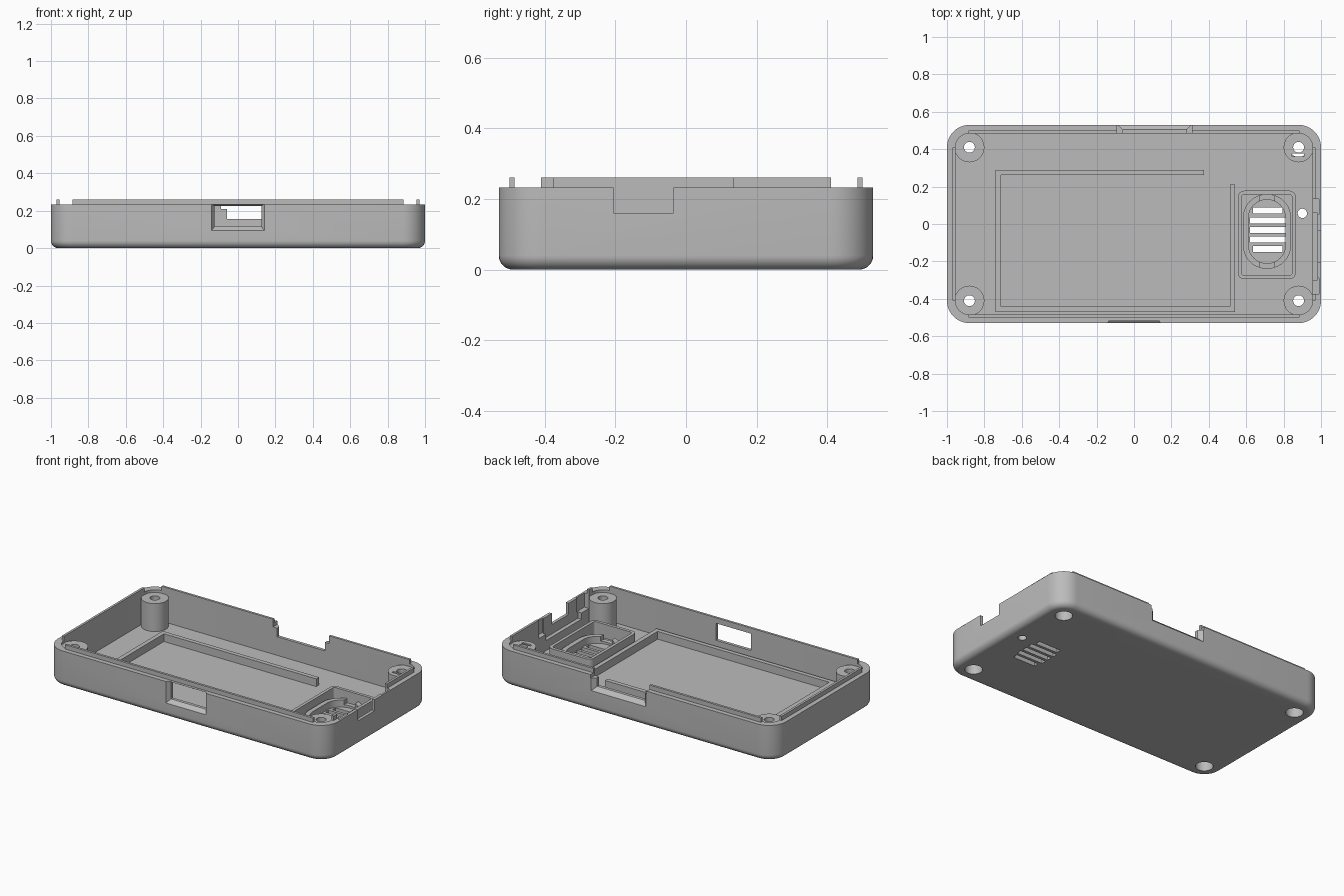
import bpy, bmesh, math

if "Cube" in bpy.data.objects:
    bpy.data.objects.remove(bpy.data.objects["Cube"], do_unlink=True)

grey = bpy.data.materials.new("matte_grey")
grey.use_nodes = True
COLOUR = (0.5, 0.5, 0.5, 1)
grey.diffuse_color = COLOUR
grey.node_tree.nodes["Principled BSDF"].inputs["Base Color"].default_value = COLOUR

RIM, LIP, FLOOR = 0.232, 0.26, 0.035
HX, HY, CORNER = 1.0, 0.53, 0.12


def loft(name, rings, closed=False):
    """Skin a list of equal-length point rings, capped or looped back."""
    bm = bmesh.new()
    loops = [[bm.verts.new(p) for p in ring] for ring in rings]
    n = len(loops[0])
    pairs = list(zip(loops, loops[1:]))
    if closed:
        pairs.append((loops[-1], loops[0]))
    else:
        bm.faces.new(loops[0])
        bm.faces.new(loops[-1])
    for a, b in pairs:
        for i in range(n):
            j = (i + 1) % n
            bm.faces.new((a[i], a[j], b[j], b[i]))
    bmesh.ops.recalc_face_normals(bm, faces=bm.faces)
    mesh = bpy.data.meshes.new(name)
    bm.to_mesh(mesh)
    bm.free()
    mesh.materials.append(grey)
    ob = bpy.data.objects.new(name, mesh)
    bpy.context.collection.objects.link(ob)
    return ob


def rounded(x0, x1, y0, y1, r, z, steps=10):
    """Rounded rectangle as a ring of points at height z."""
    pts = []
    centres = ((x1 - r, y1 - r), (x0 + r, y1 - r), (x0 + r, y0 + r), (x1 - r, y0 + r))
    for q, (cx, cy) in enumerate(centres):
        for i in range(steps + 1):
            a = (q + i / steps) * math.pi / 2
            pts.append((cx + r * math.cos(a), cy + r * math.sin(a), z))
    return pts


def disc(x, y, r, z, sides=40):
    return [(x + r * math.cos(math.tau * i / sides),
             y + r * math.sin(math.tau * i / sides), z) for i in range(sides)]


def cylinder(name, x, y, r, z0, z1):
    return loft(name, [disc(x, y, r, z0), disc(x, y, r, z1)])


def box(name, x0, x1, y0, y1, z0, z1):
    return loft(name, [[(x0, y0, z), (x1, y0, z), (x1, y1, z), (x0, y1, z)] for z in (z0, z1)])


def flared(name, *frames):
    """Cutter through a wall along y; each frame is (y, x0, x1, z0, z1)."""
    return loft(name, [[(a, y, c), (b, y, c), (b, y, d), (a, y, d)] for y, a, b, c, d in frames])


def ring_wall(name, x0, x1, y0, y1, r, thick, z0, z1):
    t = thick
    outer = [rounded(x0, x1, y0, y1, r, z) for z in (z0, z1)]
    inner = [rounded(x0 + t, x1 - t, y0 + t, y1 - t, r - t, z) for z in (z1, z0)]
    return loft(name, outer + inner, closed=True)


def cut(ob, cutters):
    bpy.context.view_layer.objects.active = ob
    for c in cutters:
        mod = ob.modifiers.new("cut", "BOOLEAN")
        mod.operation, mod.solver, mod.object = "DIFFERENCE", "EXACT", c
        bpy.ops.object.modifier_apply(modifier=mod.name)


def discard(cutters):
    for c in cutters:
        bpy.data.objects.remove(c, do_unlink=True)


parts = []

# Tray with a rounded bottom edge
FILLET = 0.04
rings = []
for i in range(9):
    a = i / 8 * math.pi / 2
    d = FILLET * (1 - math.sin(a))
    rings.append(rounded(-HX + d, HX - d, -HY + d, HY - d, CORNER - d, FILLET * (1 - math.cos(a))))
rings.append(rounded(-HX, HX, -HY, HY, CORNER, RIM))
shell = loft("case_shell", rings)
parts.append(shell)
IX, IY = HX - 0.045, HY - 0.045
cutters = [loft("cavity", [rounded(-IX, IX, -IY, IY, 0.075, z) for z in (FLOOR, 0.4)])]

# Front window, flared outward and breaking the rim
cutters.append(flared("front_window", (-0.54, -0.15, 0.15, 0.085, 0.245),
                      (-0.505, -0.125, 0.125, 0.115, 0.224),
                      (-0.45, -0.125, 0.125, 0.115, 0.224)))
# Back notch, flared outward, with a wider shallow step on top
cutters.append(flared("back_notch", (0.54, -0.095, 0.315, 0.12, 0.4),
                      (0.505, -0.06, 0.28, 0.155, 0.4), (0.45, -0.06, 0.28, 0.155, 0.4)))
cutters.append(box("back_step", -0.09, 0.31, 0.45, 0.56, 0.21, 0.4))
# Port notch and inner recesses in the right-hand wall
cutters += [box("port_notch", 0.9, 1.1, -0.205, -0.035, 0.16, 0.4),
            box("port_recess", 0.9, 0.98, -0.3, 0.06, 0.1, 0.4)]
cutters += [box("clip_recess", 0.9, 0.988, y, y + 0.085, 0.14, 0.4) for y in (-0.375, 0.05)]
# Grille slots and indicator hole in the floor
for i in range(5):
    y = 0.071 - 0.051 * i
    half = 0.08 if i in (0, 4) else 0.095
    cutters.append(box("grille_slot", 0.715 - half, 0.715 + half, y - 0.016, y + 0.016, -0.1, 0.1))
cutters.append(cylinder("indicator_hole", 0.9, 0.057, 0.025, -0.1, 0.1))
cut(shell, cutters)
discard(cutters)

# Screw bosses with through holes and counterbores from below
for sx, side in ((-1, "right"), (1, "left")):
    for sy, end in ((-1, "front"), (1, "back")):
        x, y = sx * 0.88, sy * 0.41
        boss = cylinder(f"{end}_{side}_screw_boss", x, y, 0.08, 0.02, 0.215)
        drills = [cylinder("counterbore", x, y, 0.052, -0.1, 0.15),
                  cylinder("screw_hole", x, y, 0.029, 0.1, 0.4)]
        cut(shell, drills[:1])
        if sx > 0 and sy > 0:
            drills.append(box("boss_slot", 0.845, 0.91, 0.362, 0.377, 0.12, 0.4))
        cut(boss, drills)
        discard(drills)
        parts.append(boss)

# Locating lips along the straight runs of the rim
T = 0.015
parts += [
    box("front_lip", -0.885, 0.885, -IY - T, -IY, RIM, LIP),
    box("back_lip_long", -0.885, -0.09, IY, IY + T, RIM, LIP),
    box("back_lip_short", 0.31, 0.885, IY, IY + T, RIM, LIP),
    box("right_lip", -IX - T, -IX, -0.41, 0.41, RIM, LIP),
    box("left_lip_front", IX, IX + T, -0.41, -0.375, RIM, LIP),
    box("left_lip_back", IX, IX + T, 0.135, 0.41, RIM, LIP),
]

# Low rails framing the board on the floor
B, R, TOP = 0.02, 0.028, 0.085
parts += [
    box("rail_right", -0.74, -0.74 + R, -0.47, 0.29, B, TOP),
    box("rail_back", -0.74 + R, 0.375, 0.29 - R, 0.29, B, TOP),
    box("rail_front", -0.74 + R, 0.54, -0.47, -0.47 + R, B, TOP),
    box("rail_left", 0.54 - R, 0.54, -0.47 + R, 0.21, B, TOP),
]

# Speaker housing: rounded box wall around a lower oval seat
parts.append(ring_wall("speaker_box", 0.555, 0.865, -0.295, 0.178, 0.035, 0.02, B, 0.125))
seat = ring_wall("speaker_seat", 0.582, 0.84, -0.24, 0.16, 0.128, 0.03, B, 0.08)
gap = [box("seat_gap", 0.67, 0.75, -0.26, 0.19, 0.05, 0.2)]
cut(seat, gap)
discard(gap)
parts.append(seat)

# Smooth the curved faces, keep the edges crisp
bpy.ops.object.select_all(action="DESELECT")
for ob in parts:
    ob.select_set(True)
bpy.context.view_layer.objects.active = shell
bpy.ops.object.shade_smooth_by_angle(angle=math.radians(30))
